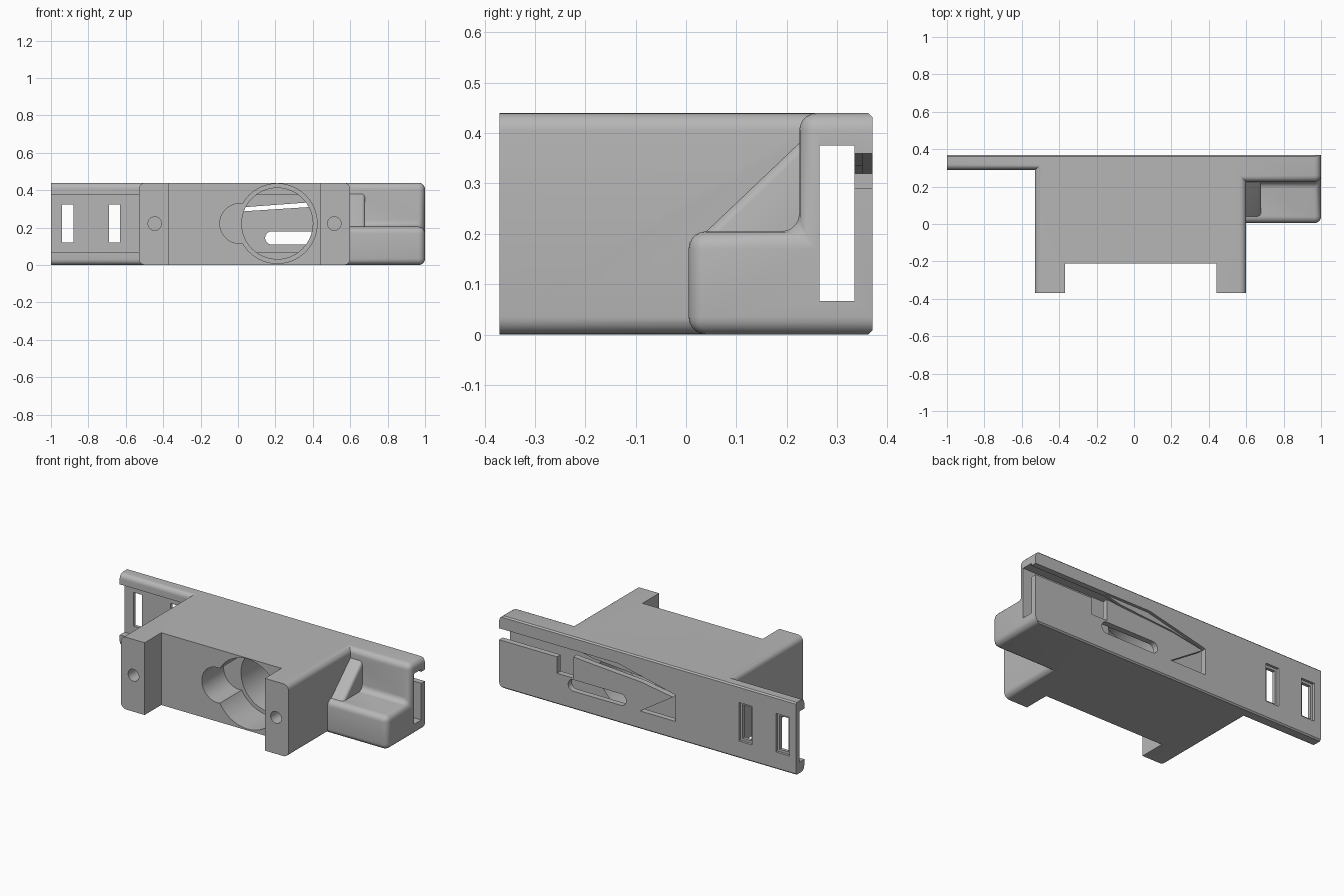
import bpy, bmesh
from math import sin, cos, pi

cube = bpy.data.objects.get("Cube")
if cube:
    bpy.data.objects.remove(cube, do_unlink=True)

grey = bpy.data.materials.new("plain grey")
grey.use_nodes = True
colour = (0.47, 0.47, 0.47, 1)
grey.diffuse_color = colour
grey.node_tree.nodes["Principled BSDF"].inputs["Base Color"].default_value = colour


def prism(name, points, axis, start, end, bevel=0):
    """Extrude a (y, z) profile along X or an (x, z) profile along Y."""
    bm = bmesh.new()
    rings = []
    for t in (start, end):
        rings.append([bm.verts.new((t, a, b) if axis == "X" else (a, t, b))
                      for a, b in points])
    bm.faces.new(rings[0])
    bm.faces.new(rings[1][::-1])
    n = len(points)
    for i in range(n):
        j = (i + 1) % n
        bm.faces.new((rings[0][i], rings[1][i], rings[1][j], rings[0][j]))
    bmesh.ops.recalc_face_normals(bm, faces=bm.faces[:])
    if bevel:
        bmesh.ops.bevel(bm, geom=bm.edges[:], offset=bevel, segments=5,
                        profile=0.5, affect="EDGES", clamp_overlap=True)
        bmesh.ops.recalc_face_normals(bm, faces=bm.faces[:])
    mesh = bpy.data.meshes.new(name)
    bm.to_mesh(mesh)
    bm.free()
    mesh.materials.append(grey)
    ob = bpy.data.objects.new(name, mesh)
    bpy.context.collection.objects.link(ob)
    return ob


def rect(a0, a1, b0, b1):
    return [(a0, b0), (a1, b0), (a1, b1), (a0, b1)]


def rounded(a0, a1, b0, b1, r, steps=6):
    pts = []
    corners = [(a1 - r, b1 - r), (a0 + r, b1 - r), (a0 + r, b0 + r), (a1 - r, b0 + r)]
    for k, (a, b) in enumerate(corners):
        for i in range(steps + 1):
            t = (k + i / steps) * pi / 2
            pts.append((a + r * cos(t), b + r * sin(t)))
    return pts


def circle(a, b, r, n=64):
    return [(a + r * cos(2 * pi * i / n), b + r * sin(2 * pi * i / n)) for i in range(n)]


def combine(body, other, operation):
    mod = body.modifiers.new(operation, "BOOLEAN")
    mod.operation = operation
    mod.solver = "EXACT"
    mod.object = other
    bpy.context.view_layer.objects.active = body
    bpy.ops.object.modifier_apply(modifier=mod.name)
    bpy.data.objects.remove(other, do_unlink=True)


def cut(body, *args):
    combine(body, prism("cutter", *args), "DIFFERENCE")


H = 0.44
# Central block, long back rail, stepped side housing and its gusset
body = prism("latch_housing", rounded(-0.53, 0.6, 0, H, 0.035), "Y", -0.37, 0.37)
rail = [p for p in rounded(0.29, 0.45, 0, H, 0.03)]
combine(body, prism("rail", rail, "X", -1, 0.5), "UNION")
step = [(0.005, 0), (0.42, 0), (0.42, H), (0.225, H), (0.225, 0.205), (0.005, 0.205)]
combine(body, prism("side_housing", step, "X", 0.5, 1, 0.035), "UNION")
gusset = [(0.03, 0.1), (0.3, 0.1), (0.3, 0.39), (0.235, 0.39), (0.03, 0.195)]
combine(body, prism("gusset", gusset, "X", 0.5, 0.68, 0.018), "UNION")

# Flat back with small chamfers along its long edges
cut(body, rect(0.37, 0.6, -0.1, 0.6), "X", -1.2, 1.2)
for z, s in ((0, 1), (H, -1)):
    tri = [(0.36, z - s * 0.002), (0.38, z - s * 0.002), (0.38, z + s * 0.018)]
    cut(body, tri, "X", -1.2, 1.2)

# Front recess between the arms, and the full-length inner channel
cut(body, rect(-0.37, 0.44, -0.1, 0.6), "Y", -0.5, -0.21)
cut(body, rect(0.265, 0.335, 0.067, 0.375), "X", -1.2, 1.2)

# Stepped round bore with side lobe, and screw holes in the arms
cut(body, circle(0.21, 0.222, 0.213), "Y", -0.3, 0)
cut(body, circle(0.01, 0.222, 0.107), "Y", -0.3, 0)
cut(body, circle(0.21, 0.222, 0.19), "Y", -0.1, 0.3)
for x in (-0.445, 0.515):
    cut(body, circle(x, 0.222, 0.036, 32), "Y", -0.5, -0.15)

# Two mounting slots with a wider rim at the back
for x in (-0.91, -0.66):
    cut(body, rect(x - 0.03, x + 0.03, 0.12, 0.325), "Y", 0.2, 0.5)
    cut(body, rect(x - 0.045, x + 0.045, 0.105, 0.34), "Y", 0.355, 0.5)

# Oval slot, guide groove with notch, shallow ramp and corner pocket in the back
cut(body, rounded(0.145, 0.535, 0.11, 0.18, 0.0349), "Y", 0.3, 0.5)
groove = [(1.1, 0.29), (0.61, 0.29), (0.61, 0.19), (0.5, 0.19), (0.5, 0.32),
          (0.38, 0.31), (0.04, 0.288), (-0.19, 0.25), (-0.19, 0.27),
          (0.04, 0.31), (0.38, 0.335), (0.5, 0.36), (1.1, 0.36)]
cut(body, groove, "Y", 0.3, 0.5)
ramp = [(0.55, 0.36), (0.2, 0.36), (-0.19, 0.27), (0.04, 0.3), (0.55, 0.33)]
cut(body, ramp, "Y", 0.352, 0.5)
cut(body, [(-0.19, 0.265), (-0.19, 0.11), (0.05, 0.11)], "Y", 0.3, 0.5)

# Smooth the rounded edges, keep the sharp ones
bpy.ops.object.select_all(action="DESELECT")
body.select_set(True)
bpy.context.view_layer.objects.active = body
bpy.ops.object.shade_smooth_by_angle(angle=pi / 6)
